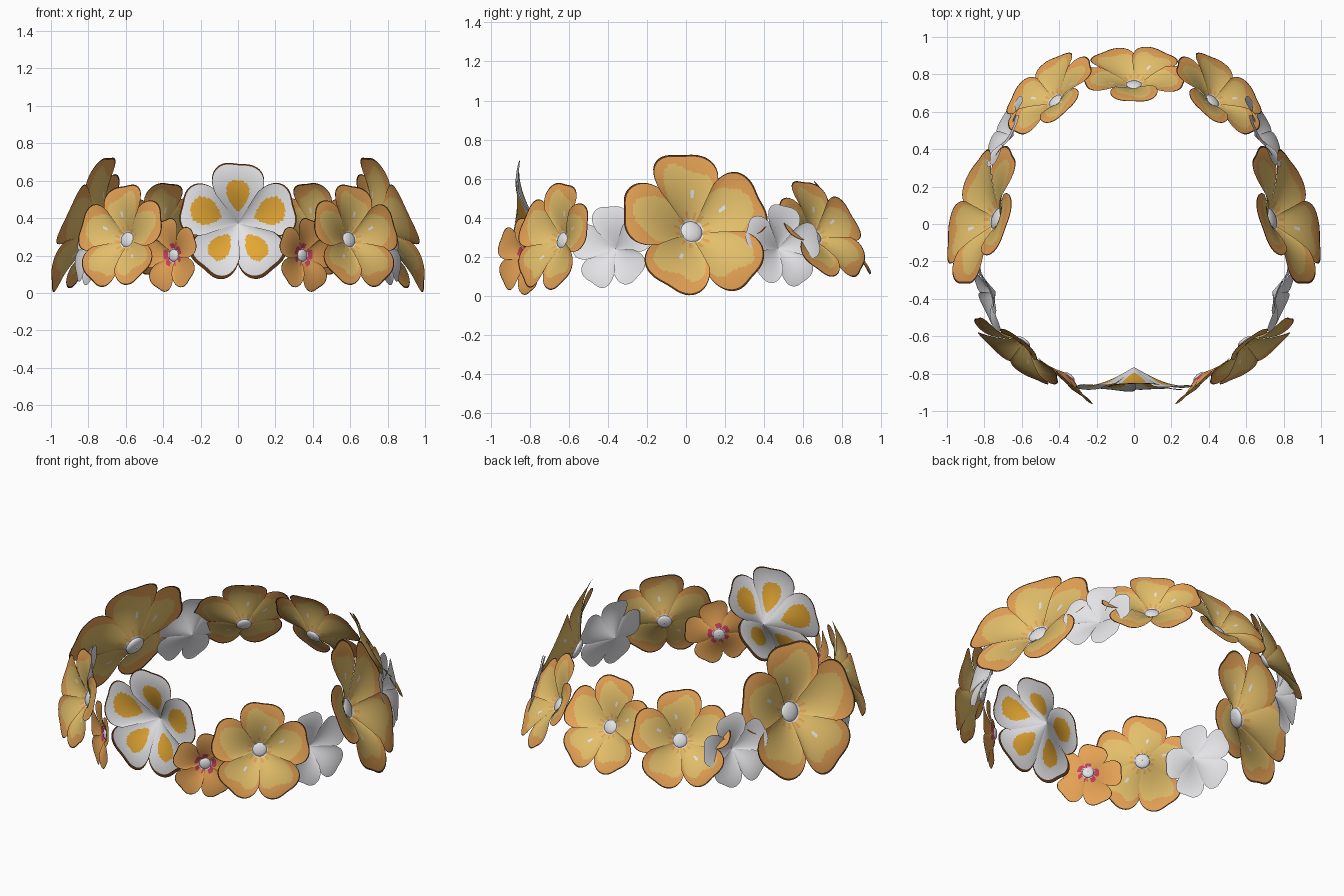
import bpy
import bmesh
from math import sin, cos, pi, radians, exp
from mathutils import Vector, Matrix

cube = bpy.data.objects.get("Cube")
if cube:
    bpy.data.objects.remove(cube)


def make_material(name, colour):
    mat = bpy.data.materials.new(name)
    mat.use_nodes = True
    mat.diffuse_color = (*colour, 1)
    mat.node_tree.nodes["Principled BSDF"].inputs["Base Color"].default_value = (*colour, 1)
    return mat


WHITE, YELLOW, ORANGE, AMBER, PINK, BROWN = range(6)
materials = [
    make_material("petal white", (0.82, 0.82, 0.85)),
    make_material("soft yellow", (0.77, 0.52, 0.145)),
    make_material("rim orange", (0.78, 0.36, 0.09)),
    make_material("amber marking", (0.78, 0.39, 0.035)),
    make_material("centre pink", (0.6, 0.05, 0.11)),
    make_material("edge brown", (0.1, 0.035, 0.01)),
]

ROWS, COLS = 30, 28
EDGE = 0.974
PETALS = 5


# Colour rules: s runs from the centre to the tip, a runs across the petal (-1 to 1)
def yellow_rule(s, a, k):
    if s < 0.16:
        return WHITE
    if s < 0.25 and sin(9 * a + 2 * k) > 0.45:
        return ORANGE
    if k % 2 == 0 and abs(a - 0.1 * (k - 2)) < 0.07 and abs(s - 0.48) < 0.05:
        return WHITE
    if s > EDGE:
        return BROWN
    return ORANGE if s > 0.82 - 0.11 * a * a + 0.06 * sin(5 * a + 2 * k) else YELLOW


def marked_rule(s, a, k):
    lower = k in (2, 3)
    if s > (0.95 if lower else EDGE):
        return BROWN
    middle, half, width = (0.5, 0.25, 0.5) if lower else (0.57, 0.27, 0.57)
    if k == 0:
        middle, half = 0.46, 0.26
    taper = 1 - ((s - middle) / half) ** 2
    if taper > 0 and abs(a) < width * taper ** 0.5:
        return AMBER
    return WHITE


def orange_rule(s, a, k):
    if s < 0.19:
        return WHITE
    if s < 0.32 and sin(3 * a + 2 * k) > -0.6:
        return PINK
    return BROWN if s > 0.985 else ORANGE


def plain_rule(s, a, k):
    return WHITE


# rule, depth of the notch between petals, cup depth, size of the centre
KINDS = {
    "yellow": (yellow_rule, 0.38, 0.32, 0.15),
    "marked": (marked_rule, 0.4, 0.34, 0),
    "orange": (orange_rule, 0.48, 0.25, 0.17),
    "plain": (plain_rule, 0.44, 0.28, 0),
}


def flower(name, kind, pos, azimuth, tilt, radius, roll=0, side=1):
    rule, notch, depth, heart = KINDS[kind]
    az, ti = radians(azimuth), radians(tilt)
    normal = Vector((cos(ti) * cos(az), cos(ti) * sin(az), sin(ti)))
    up = Vector((-sin(ti) * cos(az), -sin(ti) * sin(az), cos(ti)))
    right = up.cross(normal)
    frame = Matrix((right, up, normal)).transposed().to_4x4()
    frame = Matrix.Translation(pos) @ frame @ Matrix.Rotation(radians(roll), 4, "Z")
    steps = [0.004 + (EDGE - 0.004) * i / ROWS for i in range(ROWS + 1)] + [1.0]
    bm = bmesh.new()

    # Cupped petals, each slightly overlapping the next
    for k in range(PETALS):
        grid = []
        for s in steps:
            row = []
            for j in range(COLS + 1):
                a = 2 * j / COLS - 1
                rim = 1 - notch * abs(a) ** 4 - 0.03 * exp(-(a / 0.25) ** 2)
                rim += 0.015 * sin(4 * a + 3 * k)
                phi = pi / 2 + k * 2 * pi / PETALS + a * radians(39)
                r = radius * s * rim
                h = radius * (depth * sin(1.75 * s * rim) + s * (0.05 * a * a + 0.02 * a - 0.02))
                row.append(bm.verts.new((r * cos(phi), r * sin(phi), h)))
            grid.append(row)
        for i in range(len(steps) - 1):
            for j in range(COLS):
                face = bm.faces.new((grid[i][j], grid[i + 1][j],
                                     grid[i + 1][j + 1], grid[i][j + 1]))
                mid_a = (2 * j + 1) / COLS - 1
                face.material_index = rule((steps[i] + steps[i + 1]) / 2, mid_a, k)

    # Low rounded flower centre
    if heart:
        size = radius * heart
        bmesh.ops.create_uvsphere(bm, u_segments=16, v_segments=8, radius=size,
                                  matrix=Matrix.Translation((0, 0, size * 0.4))
                                  @ Matrix.Diagonal((1, 1, 0.35, 1)))
    bm.transform(frame)
    if side < 0:
        bm.transform(Matrix.Diagonal((-1, 1, 1, 1)))
        bmesh.ops.reverse_faces(bm, faces=bm.faces[:])
    mesh = bpy.data.meshes.new(name)
    bm.to_mesh(mesh)
    bm.free()
    for mat in materials:
        mesh.materials.append(mat)
    for poly in mesh.polygons:
        poly.use_smooth = True
    bpy.context.collection.objects.link(bpy.data.objects.new(name, mesh))


# Single flowers on the centre line
flower("front_flower", "marked", (0, -0.765, 0.373), -90, 3, 0.322)
flower("rear_flower", "yellow", (0, 0.727, 0.3), 90, 31, 0.288)

# Mirrored flowers around the ring
for label, side in (("left", 1), ("right", -1)):
    flower(label + "_small_orange_flower", "orange", (0.335, -0.805, 0.2), -50, 2, 0.198, -12, side)
    flower(label + "_front_yellow_flower", "yellow", (0.58, -0.617, 0.28), -52, 14, 0.288, -4, side)
    flower(label + "_front_white_flower", "plain", (0.74, -0.36, 0.242), -19, 9, 0.217, 8, side)
    flower(label + "_large_yellow_flower", "yellow", (0.71, 0.02, 0.318), 18, 22, 0.4, 6, side)
    flower(label + "_rear_white_flower", "plain", (0.645, 0.47, 0.245), 26, 12, 0.217, -8, side)
    flower(label + "_rear_yellow_flower", "yellow", (0.408, 0.645, 0.295), 48, 29, 0.29, 0, side)
